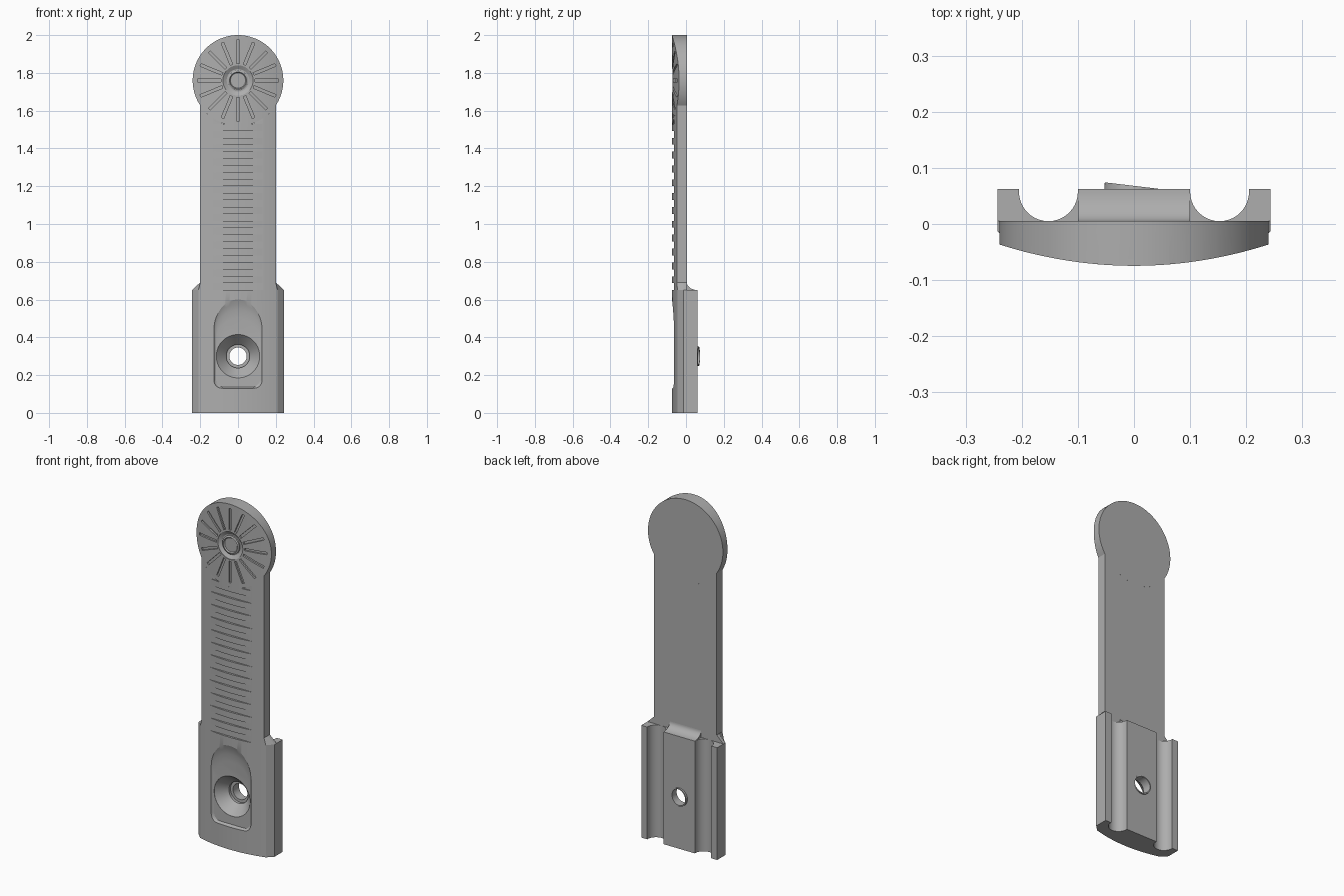
import bpy, bmesh
from math import sin, cos, pi, radians, sqrt

old = bpy.data.objects.get("Cube")
if old:
    bpy.data.objects.remove(old, do_unlink=True)

grey = bpy.data.materials.new("plain_grey")
grey.use_nodes = True
colour = (0.42, 0.42, 0.42, 1)
grey.diffuse_color = colour
grey.node_tree.nodes["Principled BSDF"].inputs["Base Color"].default_value = colour

BACK = 0.005      # rear plane of the thin plate
REAR = 0.062      # rear plane of the base
DISC_Z, DISC_R = 1.76, 0.24


def front(x):
    """Depth of the crowned front surface."""
    return -0.0745 + 0.66 * x * x


def loft(name, rings):
    """Solid through matching rings of points, capped at both ends."""
    bm = bmesh.new()
    loops = [[bm.verts.new(p) for p in ring] for ring in rings]
    n = len(loops[0])
    for a, b in zip(loops, loops[1:]):
        for i in range(n):
            j = (i + 1) % n
            bm.faces.new((a[i], a[j], b[j], b[i]))
    bm.faces.new(loops[0])
    bm.faces.new(loops[-1])
    bmesh.ops.recalc_face_normals(bm, faces=bm.faces)
    mesh = bpy.data.meshes.new(name)
    bm.to_mesh(mesh)
    bm.free()
    mesh.materials.append(grey)
    ob = bpy.data.objects.new(name, mesh)
    bpy.context.collection.objects.link(ob)
    return ob


def prism_z(name, pts, lo, hi):
    return loft(name, [[(x, y, z) for x, y in pts] for z in (lo, hi)])


def prism_y(name, pts, lo, hi):
    return loft(name, [[(x, y, z) for x, z in pts] for y in (lo, hi)])


def turned(name, zc, profile, n=64):
    """Round solid about a front-to-back axis from (y, radius) pairs."""
    return loft(name, [[(r * cos(2 * pi * i / n), y, zc + r * sin(2 * pi * i / n))
                        for i in range(n)] for y, r in profile])


def boolean(ob, tool, operation="DIFFERENCE"):
    mod = ob.modifiers.new("cut", "BOOLEAN")
    mod.operation, mod.object, mod.solver = operation, tool, "EXACT"
    bpy.context.view_layer.objects.active = ob
    bpy.ops.object.modifier_apply(modifier=mod.name)
    bpy.data.objects.remove(tool, do_unlink=True)


def box(name, x, y0, y1, z0, z1):
    return prism_z(name, [(-x, y0), (x, y0), (x, y1), (-x, y1)], z0, z1)


def crowned_body(half, z0, z1, steps=48):
    xs = [half * (2 * i / steps - 1) for i in range(steps + 1)]
    pts = [(x, front(x)) for x in xs] + [(half, BACK), (-half, BACK)]
    return prism_z("crowned_tool", pts, z0, z1)


# Base: crowned front, bevelled sides, two round channels along the back
xs = [0.21 * (i / 20 - 1) for i in range(41)]
section = [(x, front(x)) for x in xs] + [(0.243, -0.013), (0.243, REAR)]
channel = [(0.0525 * cos(pi * i / 20), 0.0575 - 0.0525 * sin(pi * i / 20)) for i in range(21)]
for cx in (0.1525, -0.1525):
    section += [(cx + 0.0525, REAR)] + [(cx + x, y) for x, y in channel] + [(cx - 0.0525, REAR)]
section += [(-0.243, REAR), (-0.243, -0.013)]
base = prism_z("base", section, 0, 0.65)


# Pocket with arched top, then the countersunk through hole
def pocket_outline(inset, top_z):
    r, c = 0.13 - inset, 0.04
    pts = [(r * cos(pi * i / 24), top_z - r + r * sin(pi * i / 24)) for i in range(25)]
    for side, start in ((-1, pi), (1, 1.5 * pi)):
        pts += [(side * (r - c) + c * cos(start + pi * i / 16),
                 0.13 + inset / 2 + c + c * sin(start + pi * i / 16)) for i in range(9)]
    return pts


levels = [(-0.1, 0, 0.6), (-0.073, 0, 0.6), (-0.064, 0.003, 0.575),
          (-0.058, 0.007, 0.545), (-0.054, 0.014, 0.5)]
boolean(base, loft("pocket_tool", [[(x, y, z) for x, z in pocket_outline(inset, top)]
                                   for y, inset, top in levels]))
boolean(base, turned("hole_tool", 0.3, [(-0.1, 0.115), (-0.053, 0.115), (0.005, 0.062),
                                        (0.02, 0.062), (0.02, 0.046), (0.1, 0.046)]))

# Sloping collar around the rear of the hole
collar = turned("rear_collar", 0.3, [(0.05, 0.054), (0.07, 0.052)])
boolean(collar, turned("collar_tool", 0.3, [(0, 0.046), (0.2, 0.046)]))
for v in collar.data.vertices:
    if v.co.y > 0.06:
        v.co.y = 0.068 - 0.12 * v.co.x

# Concave fillet joining the base block to the back of the arm
curve = [(REAR - 0.057 * sin(pi / 2 * i / 12), 0.69 - 0.04 * cos(pi / 2 * i / 12))
         for i in range(13)]
fillet_pts = [(BACK - 0.01, 0.65)] + curve + [(BACK - 0.01, 0.69)]
fillet = loft("rear_fillet", [[(x, y, z) for y, z in fillet_pts] for x in (-0.1, 0.1)])

# Sloped shoulders from the base to the arm
for side, name in ((1, "left_shoulder"), (-1, "right_shoulder")):
    low = [(0.19, front(0.19)), (0.21, front(0.21)), (0.243, -0.013), (0.243, BACK), (0.19, BACK)]
    high = [(0.19, front(0.19)), (0.2, front(0.2)), (0.201, -0.013), (0.201, BACK), (0.19, BACK)]
    loft(name, [[(side * x, y, z) for x, y in ring] for ring, z in ((low, 0.65), (high, 0.69))])

# Arm: ends on the lower edge of the disc, with flat-bottomed cross slots
n = 32
arm_xs = [0.2 - 0.4 * i / n for i in range(n + 1)]
outline = [(-0.2, 0.65), (0.2, 0.65)]
outline += [(x, DISC_Z - sqrt(DISC_R ** 2 - x * x)) for x in arm_xs]
arm = prism_y("arm", outline, -0.2, 0.1)
boolean(arm, crowned_body(0.25, 0.5, 1.9), "INTERSECT")
for i in range(13):
    z = 0.65 + 0.0733 * i
    boolean(arm, box("slot_tool", 0.15, -0.15, -0.0625, z, z + 0.037))

# Disc head
disc = turned("disc_head", DISC_Z, [(-0.2, DISC_R), (0.1, DISC_R)], 96)
boolean(disc, crowned_body(0.3, 1.4, 2.1), "INTERSECT")

# Radial grooves that follow the crowned surface
for k in range(16):
    a = 2 * pi * k / 16
    rings = []
    for i in range(9):
        r = 0.09 + 0.125 * i / 8
        ring = []
        for side, deep in ((-1, True), (1, True), (1, False), (-1, False)):
            x = r * cos(a) - side * 0.007 * sin(a)
            z = DISC_Z + r * sin(a) + side * 0.007 * cos(a)
            ring.append((x, front(x) + 0.01 if deep else -0.12, z))
        rings.append(ring)
    boolean(disc, loft("groove_tool", rings))

# Hub recess and centre button
boolean(disc, turned("hub_tool", DISC_Z, [(-0.12, 0.08), (-0.07, 0.08), (-0.058, 0.06)]))
hub = turned("hub_button", DISC_Z, [(-0.05, 0.054), (-0.066, 0.054), (-0.07, 0.045),
                                    (-0.064, 0.04)])

# Smooth rounded surfaces, keep edges crisp
bpy.ops.object.select_all(action="DESELECT")
for ob in (base, collar, fillet, arm, disc, hub):
    ob.select_set(True)
bpy.context.view_layer.objects.active = base
bpy.ops.object.shade_smooth_by_angle(angle=radians(25))
